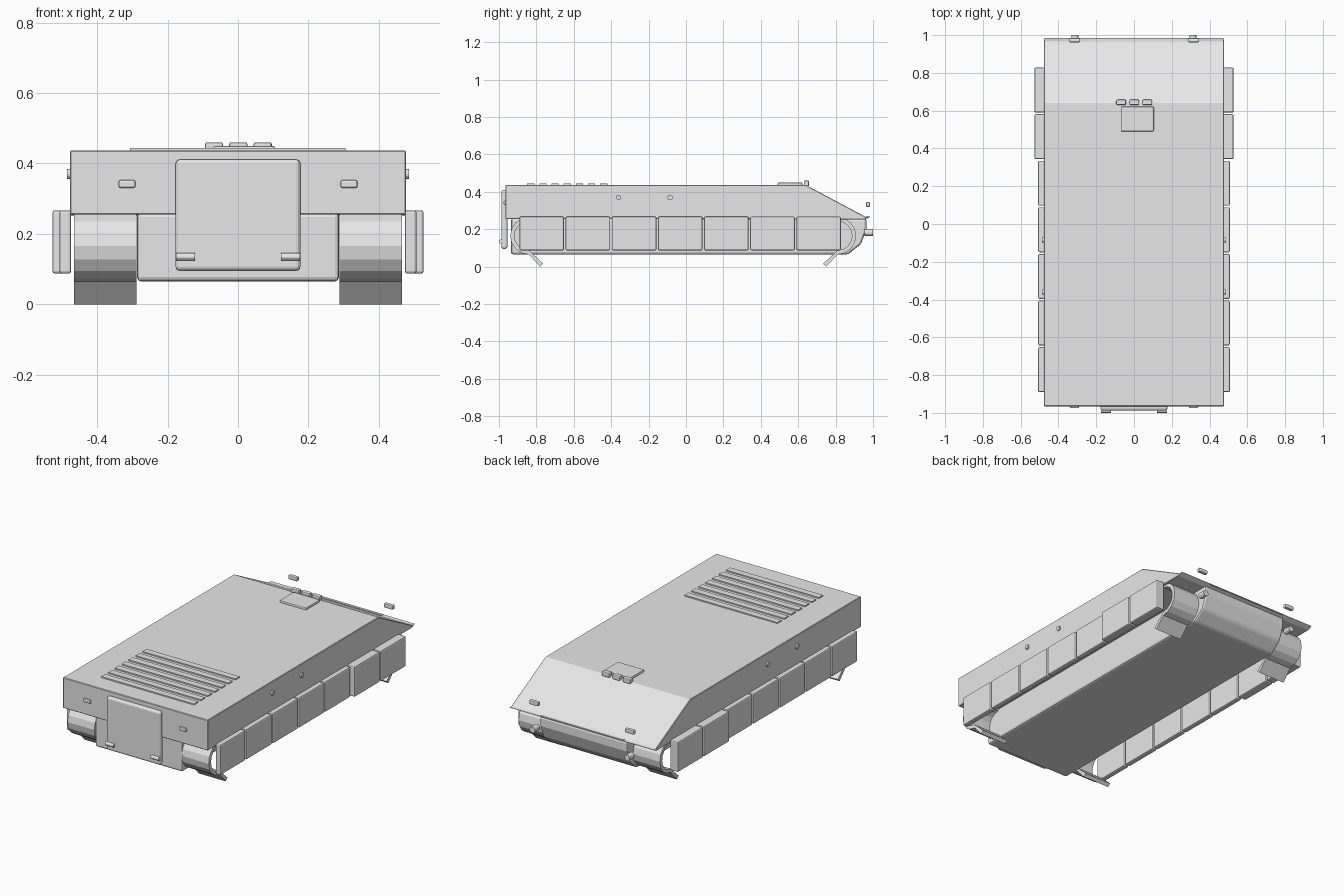
import bpy, bmesh, math
from mathutils import Matrix

if "Cube" in bpy.data.objects:
    bpy.data.objects.remove(bpy.data.objects["Cube"])

grey = bpy.data.materials.new("plain_grey")
grey.diffuse_color = (0.8, 0.8, 0.8, 1)
grey.use_nodes = True
grey.node_tree.nodes["Principled BSDF"].inputs["Base Color"].default_value = grey.diffuse_color


def finish(name, bm, bevel=0, segments=2):
    bmesh.ops.recalc_face_normals(bm, faces=bm.faces)
    mesh = bpy.data.meshes.new(name)
    bm.to_mesh(mesh)
    bm.free()
    mesh.materials.append(grey)
    ob = bpy.data.objects.new(name, mesh)
    bpy.context.collection.objects.link(ob)
    if bevel:
        mod = ob.modifiers.new("bevel", 'BEVEL')
        mod.width, mod.segments = bevel, segments
        mod.limit_method, mod.angle_limit = 'ANGLE', math.radians(30)
    return ob


def box(name, x, y, z, bevel=0, segments=2):
    """Box from (min, max) pairs."""
    bm = bmesh.new()
    bmesh.ops.create_cube(bm, size=1)
    for v in bm.verts:
        v.co = [sum(r) / 2 + c * (r[1] - r[0]) for r, c in zip((x, y, z), v.co)]
    return finish(name, bm, bevel, segments)


def profile(name, pts, x0, x1, bevel=0, segments=2):
    """Side profile of (y, z) points extruded across x."""
    bm = bmesh.new()
    face = bm.faces.new([bm.verts.new((x0, y, z)) for y, z in pts])
    ext = bmesh.ops.extrude_face_region(bm, geom=[face])
    for v in ext["geom"]:
        if isinstance(v, bmesh.types.BMVert):
            v.co.x = x1
    return finish(name, bm, bevel, segments)


def rod(name, centre, radius, length, axis, sides=16):
    bm = bmesh.new()
    turn = Matrix.Rotation(math.pi / 2, 4, 'Y' if axis == 'x' else 'X')
    bmesh.ops.create_cone(bm, cap_ends=True, segments=sides, radius1=radius, radius2=radius,
                          depth=length, matrix=Matrix.Translation(centre) @ turn)
    return finish(name, bm)


def span(c, w):
    return (c - w / 2, c + w / 2)


# Upper hull with sloped nose, and lower hull tub
profile("upper_hull", [(-0.965, 0.255), (-0.965, 0.437), (0.64, 0.437), (0.965, 0.264),
                       (0.987, 0.267), (0.955, 0.252)], -0.477, 0.477, 0.018, 1)
profile("lower_hull", [(-0.935, 0.065), (-0.935, 0.26), (0.965, 0.257), (0.965, 0.2),
                       (0.935, 0.12), (0.865, 0.065)], -0.287, 0.287, 0.012, 2)
box("nose_strip", (-0.27, 0.27), (0.965, 0.98), (0.262, 0.27))

# Door and its hinges
box("door", (-0.177, 0.177), (-0.987, -0.955), (0.095, 0.411), 0.012, 3)

# Roof louvres
for i in range(7):
    box(f"louvre_{i + 1}", (-0.307, 0.305), span(-0.83 + i * 0.065, 0.038), (0.43, 0.444))

# Roof hatch and periscopes
box("hatch", (-0.07, 0.105), (0.49, 0.622), (0.43, 0.45), 0.006)
for i in range(3):
    box(f"periscope_{i + 1}", span(-0.068 + i * 0.069, 0.052), (0.63, 0.658), (0.43, 0.46), 0.006)

for s, side in ((-1, "left"), (1, "right")):
    # Side skirt panels, the two nearest the nose are thicker
    for i in range(7):
        y0 = -0.89 + i * 0.2467
        xs = sorted((s * 0.474, s * (0.527 if i > 4 else 0.507)))
        box(f"{side}_skirt_{i + 1}", xs, (y0, y0 + 0.238), (0.087, 0.267), 0.007)

    # Open curved guards at each end, each with a flap bent downward
    for d, cy, end in ((-1, -0.84, "door_end"), (1, 0.81, "nose_end")):
        arc = [math.radians(90 - 22.5 * k) for k in range(9)]
        outer = [(cy + d * 0.1 * math.cos(a), 0.165 + 0.1 * math.sin(a)) for a in arc]
        inner = [(cy + d * 0.078 * math.cos(a), 0.165 + 0.078 * math.sin(a)) for a in arc]
        flap = [(cy - d * 0.06, 0.0), (cy - d * 0.077, 0.016)]
        profile(f"{side}_{end}_guard", outer + flap + inner[::-1], s * 0.288, s * 0.465)

    # Side ports
    for n, y in enumerate((-0.36, -0.085)):
        rod(f"{side}_port_{n + 1}", (s * 0.476, y, 0.37), 0.014, 0.02, 'x')

    # Lamps at both ends, tow posts and hinges
    box(f"{side}_tail_lamp", span(s * 0.315, 0.048), (-0.975, -0.955), (0.33, 0.353), 0.006)
    box(f"{side}_headlamp", span(s * 0.315, 0.06), (0.962, 0.984), (0.32, 0.345), 0.006)
    rod(f"{side}_tow_post", (s * 0.312, 0.977, 0.182), 0.018, 0.046, 'y')
    rod(f"{side}_door_hinge", (s * 0.149, -0.989, 0.135), 0.011, 0.054, 'x')
